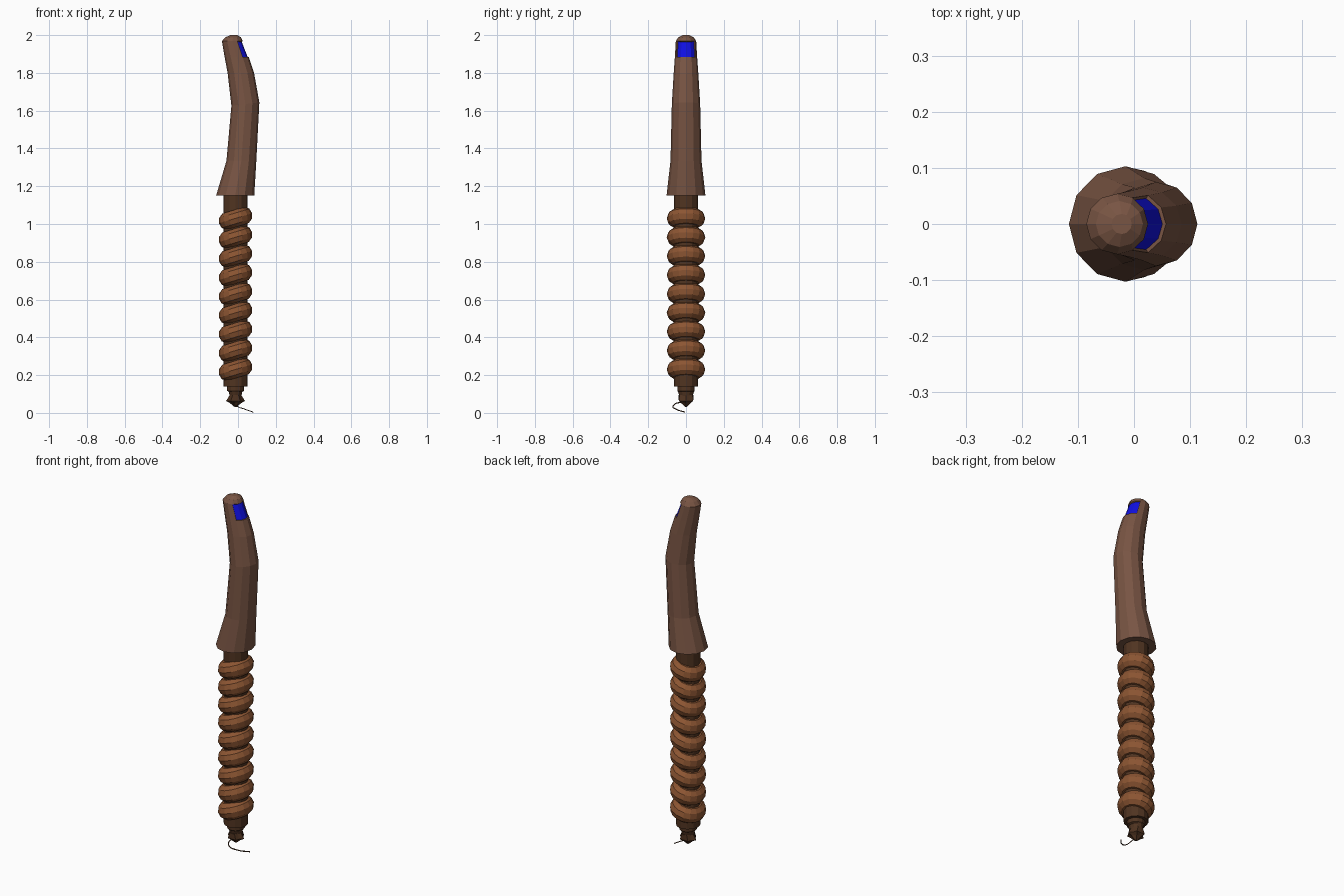
import bpy, bmesh, math
from mathutils import Matrix, Vector

if "Cube" in bpy.data.objects:
    bpy.data.objects.remove(bpy.data.objects["Cube"])


def material(name, rgb):
    m = bpy.data.materials.new(name)
    m.diffuse_color = (*rgb, 1)
    m.use_nodes = True
    m.node_tree.nodes["Principled BSDF"].inputs["Base Color"].default_value = m.diffuse_color
    return m


GRIP = material("grip brown", (0.188, 0.089, 0.056))
COIL = material("coil brown", (0.262, 0.091, 0.032))
DARK = material("dark brown", (0.080, 0.034, 0.015))
BLUE = material("blue", (0.005, 0.005, 0.75))
AXIS = -0.013


def finish(bm, name, *mats):
    bmesh.ops.recalc_face_normals(bm, faces=bm.faces)
    mesh = bpy.data.meshes.new(name)
    bm.to_mesh(mesh)
    bm.free()
    for m in mats:
        mesh.materials.append(m)
    ob = bpy.data.objects.new(name, mesh)
    bpy.context.collection.objects.link(ob)
    return ob


def loft(rings, sides=12):
    """Rings are (centre x, z, x radius, y radius, tilt rise per x)."""
    bm = bmesh.new()
    loops = []
    for cx, z, rx, ry, tilt in rings:
        loop = []
        for i in range(sides):
            a = math.tau * i / sides
            dx = rx * math.cos(a)
            loop.append(bm.verts.new((cx + dx, ry * math.sin(a), z + tilt * dx)))
        loops.append(loop)
    for a, b in zip(loops, loops[1:]):
        for i in range(sides):
            j = (i + 1) % sides
            bm.faces.new((a[i], a[j], b[j], b[i]))
    bm.faces.new(loops[0])
    bm.faces.new(loops[-1])
    bmesh.ops.recalc_face_normals(bm, faces=bm.faces)
    return bm


# Curved grip with a rounded tip
bm = loft([
    (-0.015, 1.15, 0.101, 0.103, 0),
    (0.018, 1.335, 0.079, 0.082, 0),
    (0.039, 1.635, 0.074, 0.075, 0.12),
    (0.015, 1.80, 0.070, 0.065, 0),
    (-0.007, 1.885, 0.064, 0.059, 0),
    (-0.030, 1.968, 0.055, 0.054, 0),
    (-0.026, 1.988, 0.042, 0.041, 0),
    (-0.022, 2.000, 0.018, 0.018, 0),
])
# Recessed blue window on the right side of the tip
window = [f for f in bm.faces
          if 1.885 < f.calc_center_median().z < 1.968 and f.normal.x > 0.55]
bmesh.ops.inset_region(bm, faces=window, thickness=0.002, depth=-0.006)
for f in window:
    f.material_index = 1
finish(bm, "grip", GRIP, BLUE)

# Straight core inside the coils
finish(loft([(AXIS, 0.14, 0.063, 0.063, 0), (AXIS, 1.17, 0.063, 0.063, 0)]),
       "core", DARK)

# Stack of tilted rings
R, r = 0.055, 0.047
NU, NV = 16, 10
for k in range(9):
    bm = bmesh.new()
    place = (Matrix.Translation((AXIS, 0, 0.23 + 0.1 * k))
             @ Matrix.Diagonal((0.89, 1, 1, 1))
             @ Matrix.Rotation(math.radians(-15), 4, 'Y'))
    grid = []
    for i in range(NU):
        u = math.tau * i / NU
        row = []
        for j in range(NV):
            v = math.tau * j / NV
            d = R + r * math.cos(v)
            p = Vector((d * math.cos(u), d * math.sin(u), r * math.sin(v)))
            row.append(bm.verts.new(place @ p))
        grid.append(row)
    for i in range(NU):
        a, b = grid[i], grid[(i + 1) % NU]
        for j in range(NV):
            n = (j + 1) % NV
            bm.faces.new((a[j], b[j], b[n], a[n]))
    finish(bm, f"coil_ring_{k + 1}", COIL)

# Stepped end fitting
finish(loft([
    (AXIS, 0.085, 0.030, 0.034, 0),
    (AXIS, 0.112, 0.036, 0.042, 0),
    (AXIS, 0.117, 0.046, 0.046, 0),
    (AXIS, 0.145, 0.046, 0.046, 0),
]), "end_fitting", DARK)

# Knot with ragged flared points
bm = loft([
    (AXIS, 0.032, 0.006, 0.006, 0),
    (AXIS, 0.052, 0.030, 0.028, 0),
    (AXIS, 0.063, 0.050, 0.044, 0),
    (AXIS, 0.095, 0.030, 0.040, 0),
])
bm.verts.ensure_lookup_table()
for i in range(12, 36):
    if i % 2:
        v = bm.verts[i]
        v.co.x = AXIS + (v.co.x - AXIS) * 0.72
        v.co.y *= 0.8
finish(bm, "end_knot", DARK)

# Loose curled thread
curve = bpy.data.curves.new("thread", 'CURVE')
curve.dimensions = '3D'
curve.bevel_depth = 0.003
curve.bevel_resolution = 0
curve.resolution_u = 5
curve.use_fill_caps = True
path = [(-0.012, 0, 0.05), (-0.022, -0.045, 0.053), (-0.008, -0.068, 0.037),
        (0.035, -0.054, 0.020), (0.08, -0.006, 0.004)]
spline = curve.splines.new('BEZIER')
spline.bezier_points.add(len(path) - 1)
for bp, co in zip(spline.bezier_points, path):
    bp.co = co
    bp.handle_left_type = bp.handle_right_type = 'AUTO'
curve.materials.append(DARK)
bpy.context.collection.objects.link(bpy.data.objects.new("thread", curve))
